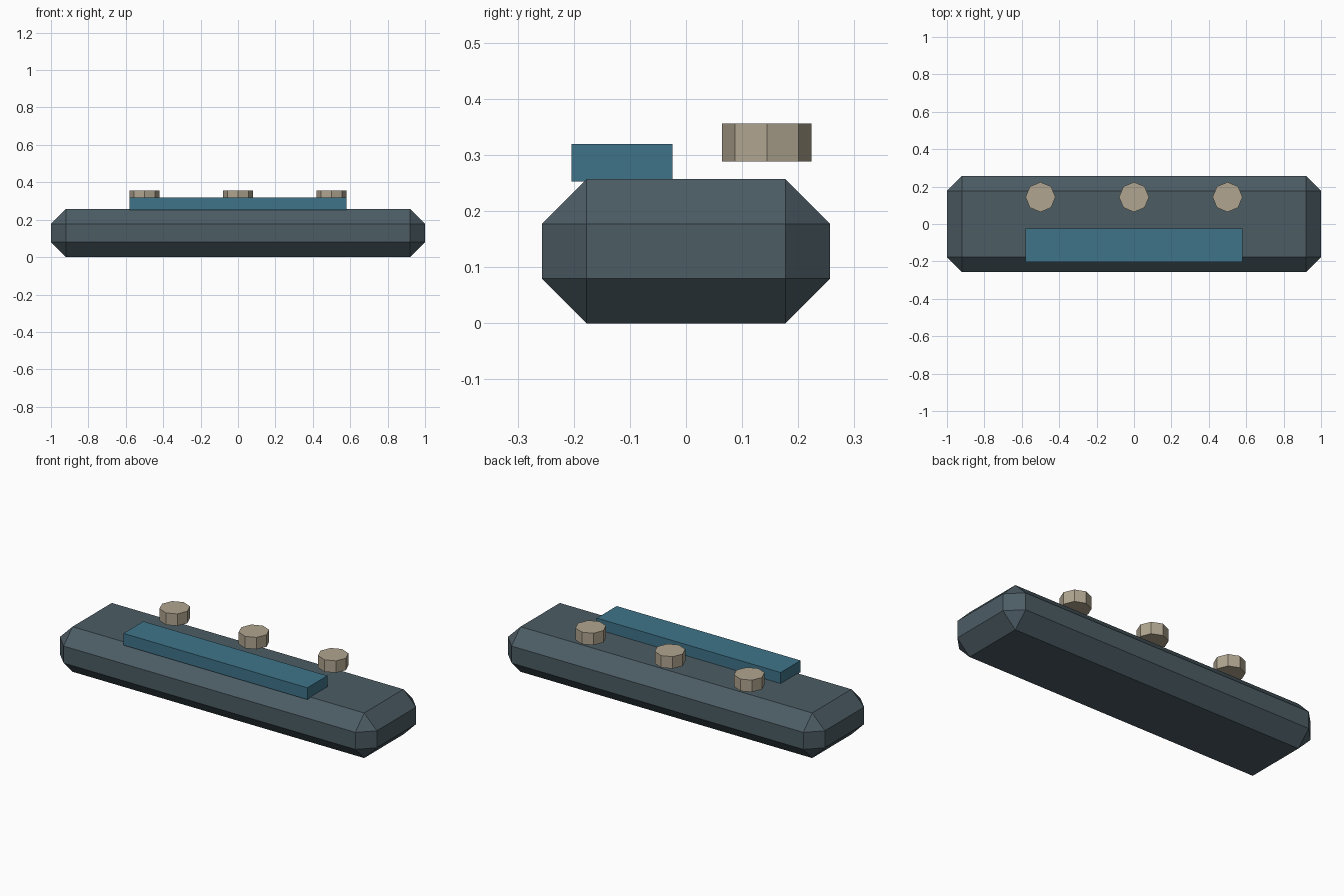
import bpy, bmesh
from mathutils import Matrix

if "Cube" in bpy.data.objects:
    bpy.data.objects.remove(bpy.data.objects["Cube"])


def material(name, srgb):
    m = bpy.data.materials.new(name)
    lin = [((c / 255 + 0.055) / 1.055) ** 2.4 for c in srgb]
    m.diffuse_color = (*lin, 1)
    m.use_nodes = True
    m.node_tree.nodes["Principled BSDF"].inputs["Base Color"].default_value = m.diffuse_color
    return m


def finish(bm, name, mat):
    me = bpy.data.meshes.new(name)
    bm.to_mesh(me)
    bm.free()
    me.materials.append(mat)
    ob = bpy.data.objects.new(name, me)
    bpy.context.collection.objects.link(ob)
    return ob


def box(name, size, centre, mat, chamfer=0):
    bm = bmesh.new()
    bmesh.ops.create_cube(bm, size=1, matrix=Matrix.Translation(centre) @ Matrix.Diagonal((*size, 1)))
    if chamfer:
        bmesh.ops.bevel(bm, geom=bm.edges[:], offset=chamfer, segments=1, affect='EDGES')
    return finish(bm, name, mat)


slate = material("slate_grey", (76, 92, 100))
teal = material("teal_blue", (62, 116, 138))
tan = material("warm_tan", (176, 165, 144))

# Chamfered body
box("body", (2, 0.514, 0.257), (0, 0, 0.1285), slate, 0.08)

# Raised display bar near the front
box("display_bar", (1.16, 0.18, 0.067), (0, -0.114, 0.2865), teal)

# Row of eight-sided knobs floating above the back
for i, x in enumerate((-0.5, 0, 0.5)):
    bm = bmesh.new()
    bmesh.ops.create_cone(bm, cap_ends=True, segments=8, radius1=0.08, radius2=0.08,
                          depth=0.068, matrix=Matrix.Translation((x, 0.144, 0.322)))
    finish(bm, f"knob_{i + 1}", tan)
